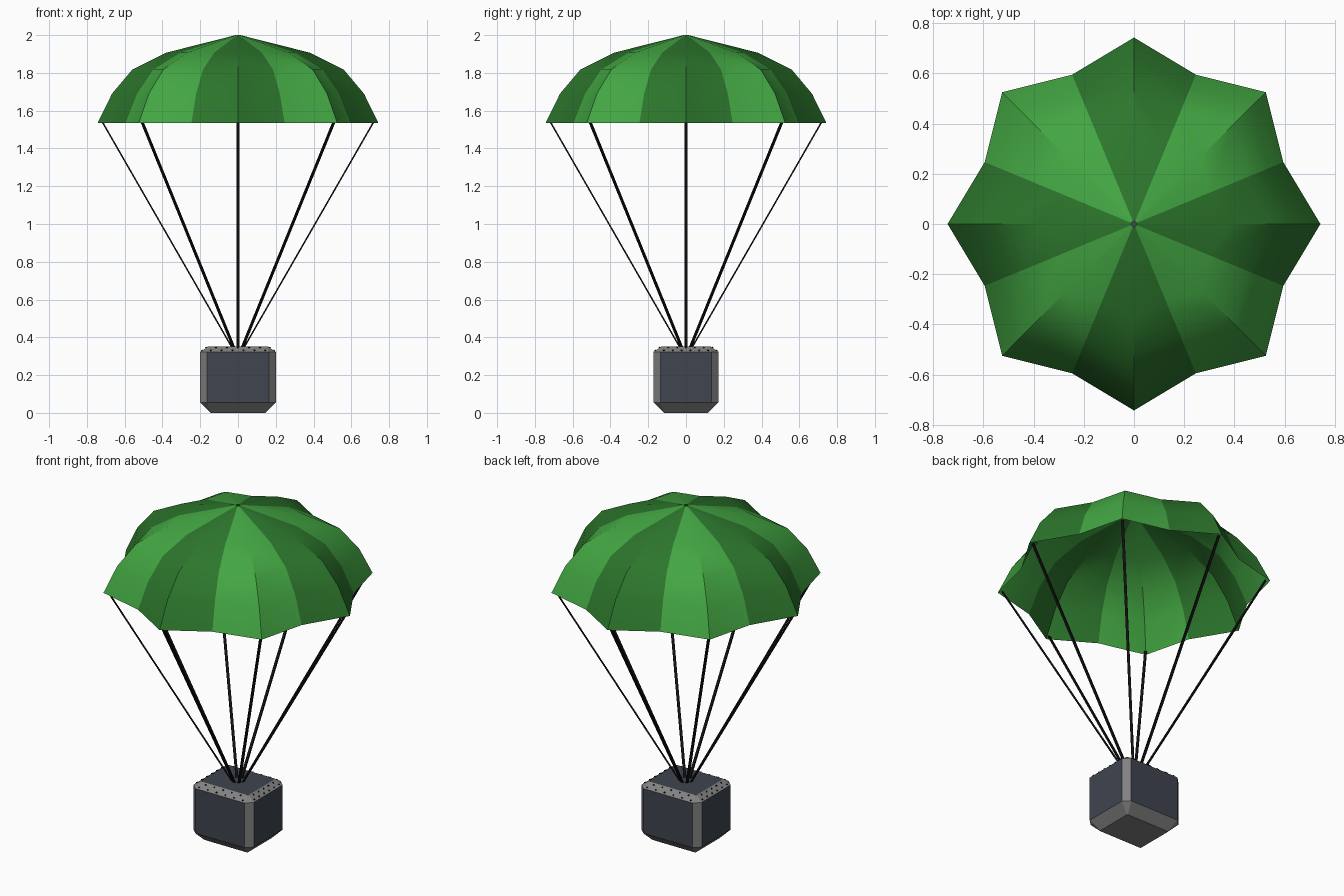
import bpy, bmesh
from math import cos, sin, pi, radians
from mathutils import Vector, Matrix

if "Cube" in bpy.data.objects:
    bpy.data.objects.remove(bpy.data.objects["Cube"])


def mat(name, r, g, b):
    m = bpy.data.materials.new(name)
    m.diffuse_color = (r, g, b, 1)
    m.use_nodes = True
    m.node_tree.nodes["Principled BSDF"].inputs["Base Color"].default_value = m.diffuse_color
    return m


LIGHT = mat("light_green", 0.055, 0.38, 0.055)
DARK = mat("dark_green", 0.025, 0.18, 0.025)
BLACK = mat("black", 0.006, 0.006, 0.006)
PANEL = mat("panel", 0.05, 0.058, 0.078)
METAL = mat("metal", 0.22, 0.22, 0.22)


def finish(bm, name, mats):
    me = bpy.data.meshes.new(name)
    bm.to_mesh(me)
    bm.free()
    for m in mats:
        me.materials.append(m)
    ob = bpy.data.objects.new(name, me)
    bpy.context.collection.objects.link(ob)
    return ob


def rod(bm, a, b, radius, sides):
    a, b = Vector(a), Vector(b)
    d = b - a
    m = d.to_track_quat('Z', 'Y').to_matrix().to_4x4()
    m.translation = (a + b) / 2
    bmesh.ops.create_cone(bm, cap_ends=True, segments=sides, radius1=radius,
                          radius2=radius, depth=d.length, matrix=m)


# Canopy: eight gores, scalloped all the way up, (tip radius, z)
profile = [(0.012, 2.0), (0.38, 1.907), (0.56, 1.817), (0.667, 1.69), (0.743, 1.535)]
bm = bmesh.new()
rings = []
for tip, z in profile:
    ring = []
    for i in range(16):
        r = tip * 0.867 if i % 2 else tip
        a = i * pi / 8
        ring.append(bm.verts.new((r * cos(a), r * sin(a), z)))
    rings.append(ring)
for upper, lower in zip(rings, rings[1:]):
    for i in range(16):
        j = (i + 1) % 16
        f = bm.faces.new((upper[i], lower[i], lower[j], upper[j]))
        f.material_index = ((i + 1) // 2) % 2
canopy = finish(bm, "canopy", [DARK, LIGHT])
bpy.context.view_layer.objects.active = canopy
canopy.select_set(True)
bpy.ops.object.shade_smooth_by_angle(angle=radians(30))

# Suspension lines: flat straps from the gore tips to the crate lid
bm = bmesh.new()
low, high = Vector((0.03, 0, 0.343)), Vector((0.718, 0, 1.54))
d = high - low
tilt = Matrix.Rotation(d.angle(Vector((0, 0, 1))), 4, 'Y')
for i in range(8):
    m = (Matrix.Rotation(i * pi / 4, 4, 'Z') @ Matrix.Translation((low + high) / 2)
         @ tilt @ Matrix.Diagonal((0.008, 0.015, d.length, 1)))
    bmesh.ops.create_cube(bm, size=1, matrix=m)
finish(bm, "suspension_lines", [BLACK])

# Crate: stacked chamfered rectangles (half x, half y, corner cut, z)
sections = [(0.145, 0.117, 0.004, 0.0), (0.2, 0.172, 0.036, 0.055),
            (0.2, 0.172, 0.036, 0.323), (0.158, 0.13, 0.006, 0.352)]
bm = bmesh.new()
rings = []
for x, y, c, z in sections:
    pts = [(x, c - y), (x, y - c), (x - c, y), (c - x, y),
           (-x, y - c), (-x, c - y), (c - x, -y), (x - c, -y)]
    rings.append([bm.verts.new((px, py, z)) for px, py in pts])
for k in range(3):
    for i in range(8):
        j = (i + 1) % 8
        f = bm.faces.new((rings[k][i], rings[k][j], rings[k + 1][j], rings[k + 1][i]))
        f.material_index = 0 if k == 1 and i % 2 == 0 else 1
bm.faces.new(rings[0][::-1]).material_index = 1
bm.faces.new(rings[3])
finish(bm, "crate", [PANEL, METAL])

# Rivets: two staggered rows on each sloped lid edge
bm = bmesh.new()
slope = Vector((0.029, 0.042)).normalized()
for side in range(4):
    along_x = side % 2 == 0
    sign = 1 if side < 2 else -1
    reach, half = (0.172, 0.145) if along_x else (0.2, 0.117)
    for t, n in ((0.25, 6), (0.75, 5)):
        for k in range(n):
            u = (2 * (k + (6 - n) / 2) / 5 - 1) * half
            out, z = reach - 0.042 * t, 0.323 + 0.029 * t
            ends = []
            for h in (-0.003, 0.004):
                o, zz = sign * (out + slope.x * h), z + slope.y * h
                ends.append((u, o, zz) if along_x else (o, u, zz))
            rod(bm, ends[0], ends[1], 0.0045, 8)
finish(bm, "rivets", [BLACK])
